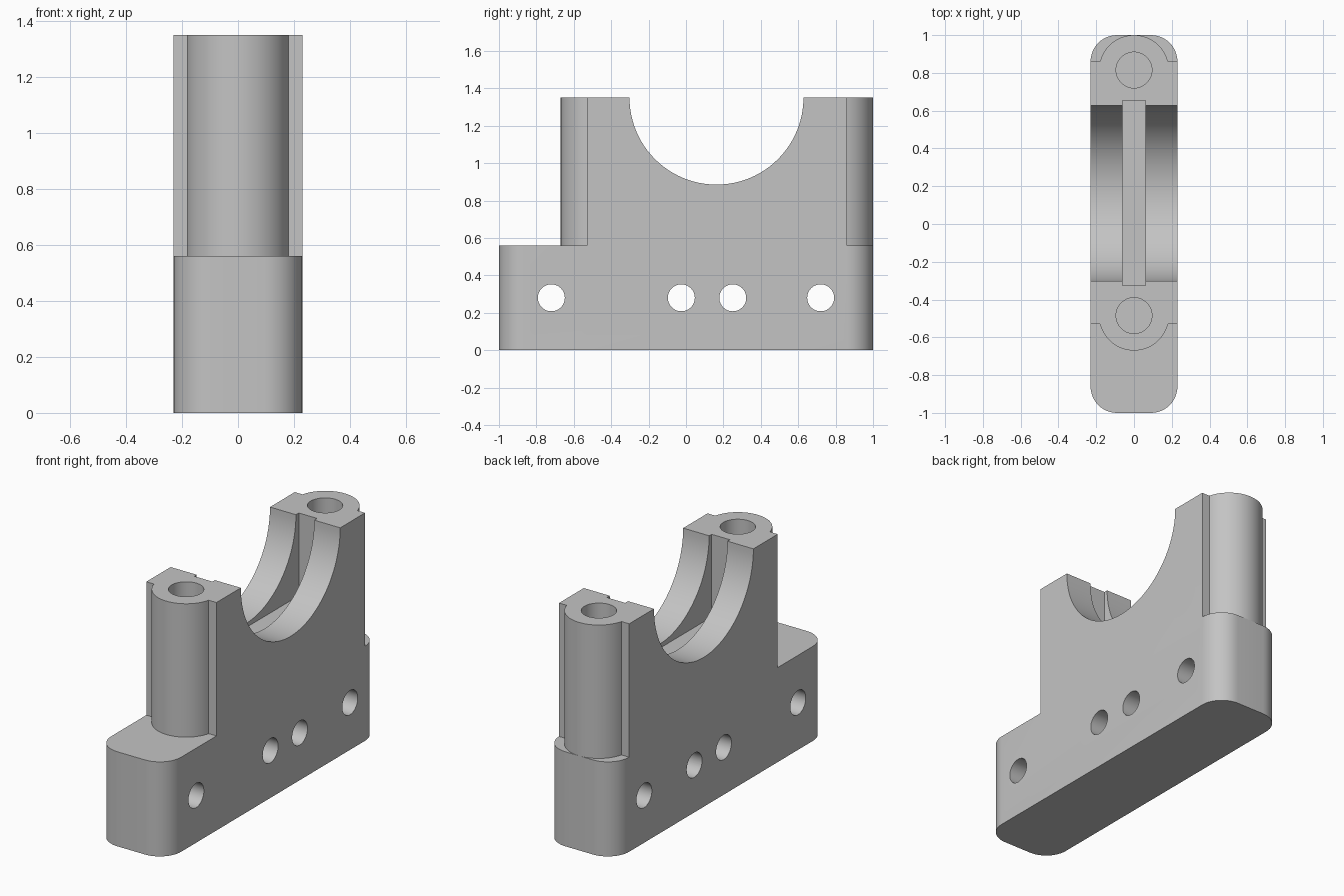
import bpy, bmesh, math

if "Cube" in bpy.data.objects:
    bpy.data.objects.remove(bpy.data.objects["Cube"])

W, R = 0.23, 0.14          # half width, base corner radius
STEP, TOP = 0.56, 1.35     # shelf and top heights
FRONT, BACK = -0.485, 0.815  # bolt column centres in y
BOSS = 0.185

grey = bpy.data.materials.new("plain grey")
grey.diffuse_color = (0.55, 0.55, 0.55, 1)
grey.use_nodes = True
grey.node_tree.nodes["Principled BSDF"].inputs["Base Color"].default_value = grey.diffuse_color


def arc(cx, cy, r, a0, a1, n):
    """Points on an arc, angles in degrees."""
    return [(cx + r * math.cos(math.radians(a0 + (a1 - a0) * i / n)),
             cy + r * math.sin(math.radians(a0 + (a1 - a0) * i / n)))
            for i in range(n + 1)]


def prism(name, outline, lo, hi, axis="z"):
    """Extrude an outline along z (outline is x,y) or along x (outline is y,z)."""
    bm = bmesh.new()
    place = (lambda p: (p[0], p[1], lo)) if axis == "z" else (lambda p: (lo, p[0], p[1]))
    face = bm.faces.new([bm.verts.new(place(p)) for p in outline])
    out = bmesh.ops.extrude_face_region(bm, geom=[face])
    move = (0, 0, hi - lo) if axis == "z" else (hi - lo, 0, 0)
    bmesh.ops.translate(bm, vec=move,
                        verts=[v for v in out["geom"] if isinstance(v, bmesh.types.BMVert)])
    bmesh.ops.recalc_face_normals(bm, faces=bm.faces)
    mesh = bpy.data.meshes.new(name)
    bm.to_mesh(mesh)
    bm.free()
    mesh.materials.append(grey)
    ob = bpy.data.objects.new(name, mesh)
    bpy.context.collection.objects.link(ob)
    return ob


def combine(target, tool, operation):
    """Apply a boolean and discard the tool."""
    mod = target.modifiers.new(operation, "BOOLEAN")
    mod.object, mod.operation, mod.solver = tool, operation, "EXACT"
    bpy.context.view_layer.objects.active = target
    bpy.ops.object.modifier_apply(modifier=mod.name)
    bpy.data.objects.remove(tool)


def circle(cx, cy, r, n=48):
    return arc(cx, cy, r, 0, 360, n)[:-1]


# Base with rounded vertical corners
base = (arc(W - R, 1 - R, R, 0, 90, 12) + arc(R - W, 1 - R, R, 90, 180, 12)
        + arc(R - W, R - 1, R, 180, 270, 12) + arc(W - R, R - 1, R, 270, 360, 12))
block = prism("bearing_block", base, 0, STEP)

# Upper body with a round bolt column bulging from each end
a = math.degrees(math.asin(0.045 / BOSS))
upper = ([(W, FRONT - 0.045), (W, BACK + 0.045)]
         + arc(0, BACK, BOSS, a, 180 - a, 32)
         + [(-W, BACK + 0.045), (-W, FRONT - 0.045)]
         + arc(0, FRONT, BOSS, 180 + a, 360 - a, 32))
combine(block, prism("upper_body", upper, STEP, TOP), "UNION")

# Half-round saddle
combine(block, prism("saddle_cut", circle(0.163, TOP, 0.465, 96), -0.4, 0.4, "x"), "DIFFERENCE")

# Flat-bottomed slot down the middle of the saddle
slot = [(-0.06, -0.325), (0.06, -0.325), (0.06, 0.655), (-0.06, 0.655)]
combine(block, prism("slot_cut", slot, 0.86, TOP + 0.2), "DIFFERENCE")

# Blind bolt holes in the columns
for y in (FRONT, BACK):
    combine(block, prism("bolt_hole_cut", circle(0, y, 0.095), STEP, TOP + 0.2), "DIFFERENCE")

# Cross holes through the base
for y in (-0.72, -0.025, 0.25, 0.72):
    combine(block, prism("cross_hole_cut", circle(y, 0.28, 0.072), -0.4, 0.4, "x"), "DIFFERENCE")

bpy.ops.object.select_all(action="DESELECT")
block.select_set(True)
bpy.context.view_layer.objects.active = block
bpy.ops.object.shade_smooth_by_angle(angle=math.radians(25))
